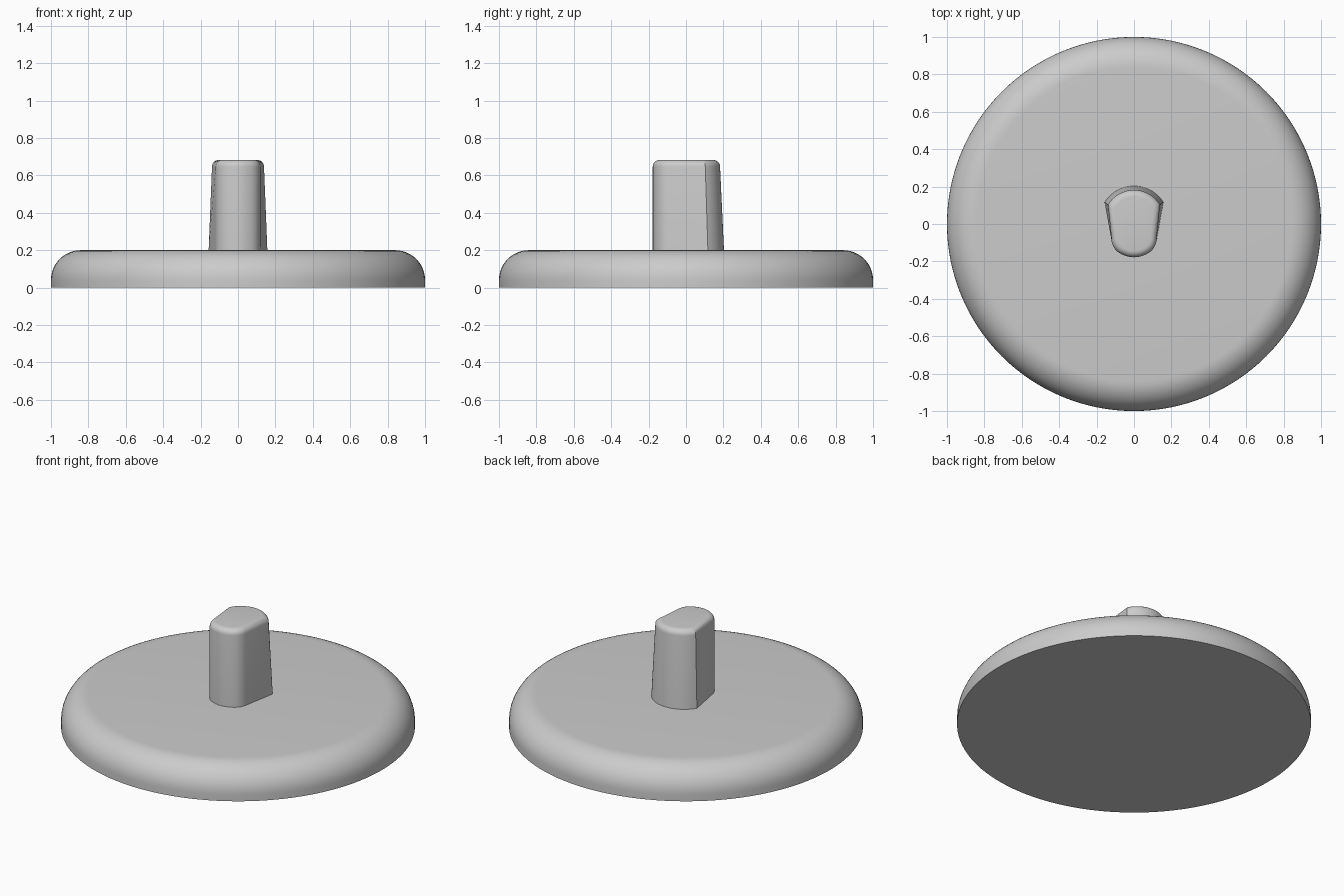
import bpy, bmesh
from math import sin, cos, pi, asin, radians
from mathutils import Vector

cube = bpy.data.objects.get("Cube")
if cube:
    bpy.data.objects.remove(cube, do_unlink=True)

grey = bpy.data.materials.new("plain grey")
grey.use_nodes = True
colour = (0.6, 0.6, 0.6, 1)
grey.diffuse_color = colour
grey.node_tree.nodes["Principled BSDF"].inputs["Base Color"].default_value = colour


def loft(name, rings):
    """Skin a stack of closed rings and cap both ends."""
    bm = bmesh.new()
    loops = [[bm.verts.new(p) for p in ring] for ring in rings]
    for low, high in zip(loops, loops[1:]):
        n = len(low)
        for i in range(n):
            j = (i + 1) % n
            bm.faces.new((low[i], low[j], high[j], high[i]))
    bm.faces.new(loops[0][::-1])
    bm.faces.new(loops[-1])
    bmesh.ops.recalc_face_normals(bm, faces=bm.faces)
    mesh = bpy.data.meshes.new(name)
    bm.to_mesh(mesh)
    bm.free()
    mesh.materials.append(grey)
    obj = bpy.data.objects.new(name, mesh)
    bpy.context.collection.objects.link(obj)
    bpy.ops.object.select_all(action="DESELECT")
    obj.select_set(True)
    bpy.context.view_layer.objects.active = obj
    bpy.ops.object.shade_smooth_by_angle(angle=radians(30))
    return obj


def circle(r, z, n=128):
    return [(r * cos(2 * pi * i / n), r * sin(2 * pi * i / n), z) for i in range(n)]


# Round base with a large fillet on its upper rim
fillet, height, steps = 0.16, 0.2, 12
base_rings = [circle(1, 0)]
for i in range(steps + 1):
    a = pi / 2 * i / steps
    base_rings.append(circle(1 - fillet + fillet * cos(a), height - fillet + fillet * sin(a)))
loft("round_base", base_rings)


def peg_outline(corner_x, corner_y, back_y):
    """Half outline from front centre to back centre, then mirrored."""
    half = []
    # Gently bowed front
    for i in range(5):
        x = 0.065 * i / 4
        half.append((x, -0.178 + 0.016 * (x / 0.065) ** 2))
    # Rounded front corner
    p, q, r = Vector((0.065, -0.162)), Vector((0.109, -0.142)), Vector((0.119, -0.095))
    for i in range(1, 9):
        t = i / 8
        half.append(tuple(p * (1 - t) ** 2 + q * 2 * t * (1 - t) + r * t * t))
    # Arched back meeting the flat side at a crisp corner
    sag = back_y - corner_y
    radius = (corner_x ** 2 + sag ** 2) / (2 * sag)
    end = asin(corner_x / radius)
    for i in range(11):
        a = end * (1 - i / 10)
        half.append((radius * sin(a), back_y - radius + radius * cos(a)))
    return half + [(-x, y) for x, y in half[-2:0:-1]]


# Tapered peg with a softened top edge
bottom = peg_outline(0.157, 0.117, 0.203)
top = peg_outline(0.139, 0.103, 0.182)
peg_top, soft = 0.682, 0.035
peg_rings = [[(x, y, height) for x, y in bottom]]
for i in range(7):
    a = pi / 2 * i / 6
    inset = soft * (1 - cos(a))
    z = peg_top - soft + soft * sin(a)
    peg_rings.append([(x * (1 - inset / 0.139), y * (1 - inset / 0.18), z) for x, y in top])
loft("tapered_peg", peg_rings)
